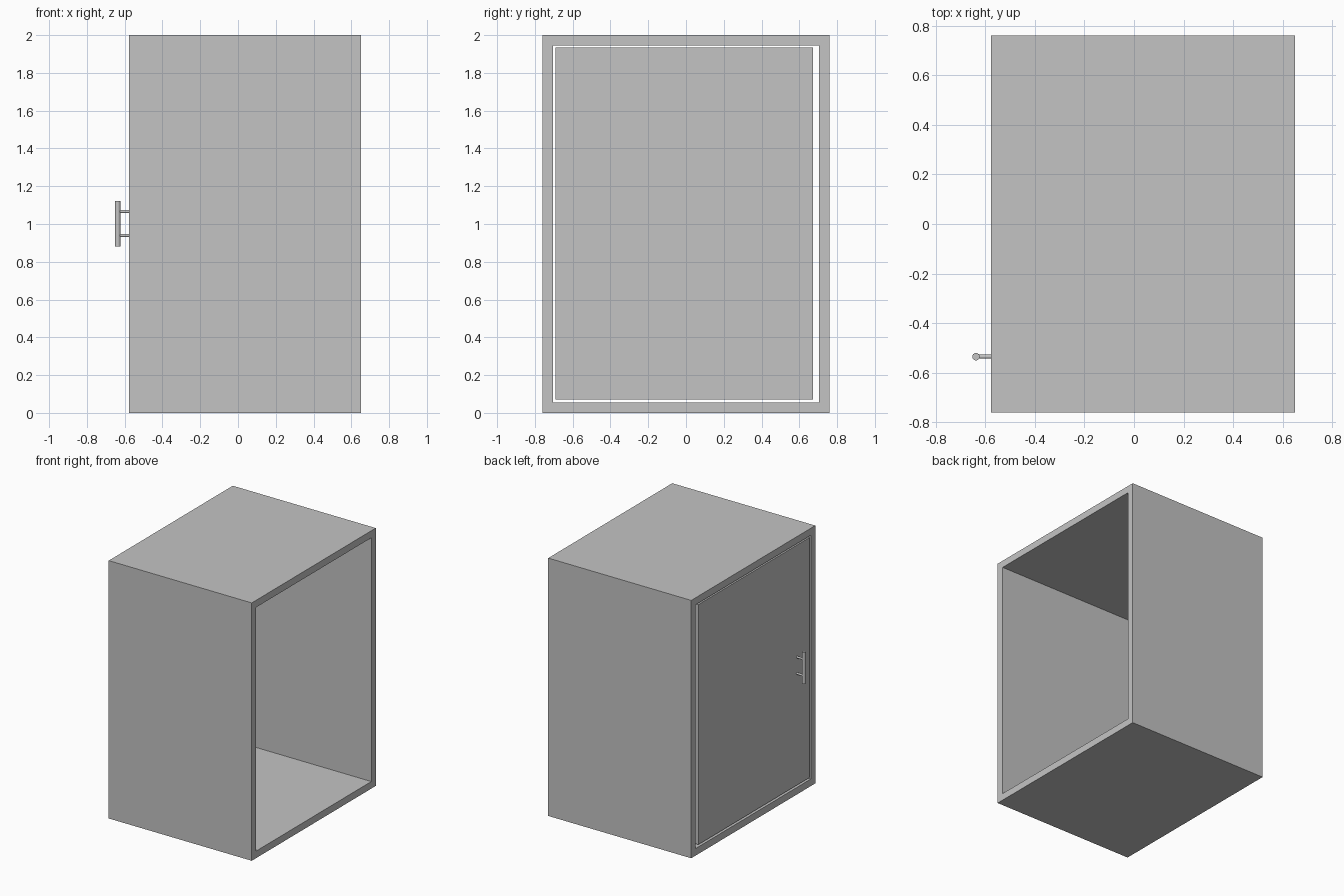
import bpy
import bmesh
from math import pi
from mathutils import Matrix, Vector

old = bpy.data.objects.get("Cube")
if old:
    bpy.data.objects.remove(old, do_unlink=True)

grey = bpy.data.materials.new("light grey")
grey.use_nodes = True
grey.diffuse_color = (0.55, 0.55, 0.55, 1)
grey.node_tree.nodes["Principled BSDF"].inputs["Base Color"].default_value = grey.diffuse_color

X_BACK, X_OPEN = -0.577, 0.65   # door end and open end
HALF_Y, HEIGHT, WALL = 0.76, 2.0, 0.055


def finish(name, bm):
    bmesh.ops.recalc_face_normals(bm, faces=bm.faces)
    mesh = bpy.data.meshes.new(name)
    bm.to_mesh(mesh)
    bm.free()
    mesh.materials.append(grey)
    obj = bpy.data.objects.new(name, mesh)
    bpy.context.collection.objects.link(obj)
    return obj


def box(name, lo, hi):
    lo, hi = Vector(lo), Vector(hi)
    bm = bmesh.new()
    bmesh.ops.create_cube(bm, size=1)
    bmesh.ops.scale(bm, vec=hi - lo, verts=bm.verts)
    bmesh.ops.translate(bm, vec=(lo + hi) / 2, verts=bm.verts)
    return finish(name, bm)


def rod(name, centre, radius, length, axis):
    bm = bmesh.new()
    bmesh.ops.create_cone(bm, cap_ends=True, segments=32, radius1=radius,
                          radius2=radius, depth=length)
    if axis == "X":
        bmesh.ops.rotate(bm, matrix=Matrix.Rotation(pi / 2, 3, "Y"), verts=bm.verts)
    bmesh.ops.translate(bm, vec=centre, verts=bm.verts)
    obj = finish(name, bm)
    bpy.ops.object.select_all(action="DESELECT")
    obj.select_set(True)
    bpy.context.view_layer.objects.active = obj
    bpy.ops.object.shade_smooth_by_angle()
    return obj


# Cabinet shell: a rectangular ring swept along x, open at both ends
bm = bmesh.new()


def ring(inset):
    y, low, high = HALF_Y - inset, inset, HEIGHT - inset
    return [bm.verts.new((X_BACK, a, b))
            for a, b in ((-y, low), (y, low), (y, high), (-y, high))]


outer, inner = ring(0), ring(WALL)
faces = [bm.faces.new((outer[i], outer[i - 1], inner[i - 1], inner[i])) for i in range(4)]
swept = bmesh.ops.extrude_face_region(bm, geom=faces, use_keep_orig=True)
bmesh.ops.translate(bm, vec=(X_OPEN - X_BACK, 0, 0),
                    verts=[g for g in swept["geom"] if isinstance(g, bmesh.types.BMVert)])
finish("cabinet_shell", bm)

# Door panel, set flush in the end opening with a gap all round
box("door", (X_BACK, -0.692, 0.072), (X_BACK + WALL, 0.673, 1.934))

# Handle: upright bar on two short posts
HANDLE_X, HANDLE_Y = -0.637, -0.535
rod("handle_bar", (HANDLE_X, HANDLE_Y, 1.002), 0.015, 0.242, "Z")
for name, z in (("lower_handle_post", 0.939), ("upper_handle_post", 1.066)):
    rod(name, ((HANDLE_X + X_BACK) / 2, HANDLE_Y, z), 0.008, X_BACK - HANDLE_X, "X")
